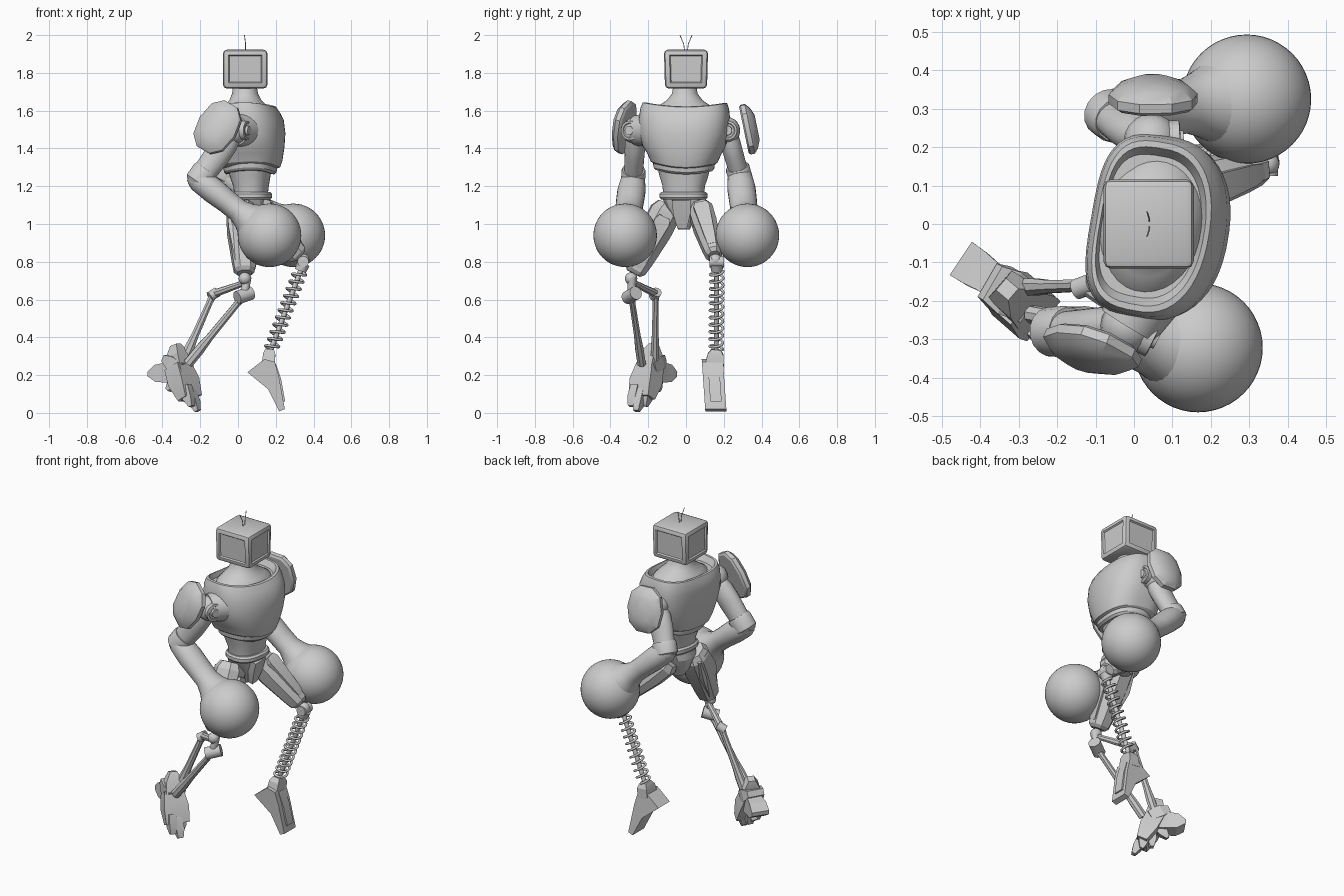
import bpy, bmesh, math
from mathutils import Vector as V

if "Cube" in bpy.data.objects:
    bpy.data.objects.remove(bpy.data.objects["Cube"], do_unlink=True)

grey = bpy.data.materials.new("plain_grey")
grey.use_nodes = True
grey.diffuse_color = (0.6, 0.6, 0.6, 1)
grey.node_tree.nodes["Principled BSDF"].inputs["Base Color"].default_value = (0.6, 0.6, 0.6, 1)


def finish(name, bm, angle=35):
    bmesh.ops.recalc_face_normals(bm, faces=bm.faces[:])
    me = bpy.data.meshes.new(name)
    bm.to_mesh(me)
    bm.free()
    me.shade_smooth()
    me.set_sharp_from_angle(angle=math.radians(angle))
    me.materials.append(grey)
    ob = bpy.data.objects.new(name, me)
    bpy.context.collection.objects.link(ob)
    return ob


def loft(name, a, b, rings, hint=(1, 0, 0), sides=24, power=1.0, angle=35, back=None):
    """Skin rings (t, half size along hint, half size across, shift along hint) from a to b.
    power squares the section off; back does so for the half facing away from hint."""
    a, b = V(a), V(b)
    d = b - a
    v = d.cross(V(hint)).normalized()
    u = v.cross(d).normalized()
    bm = bmesh.new()
    loops = []
    for t, ru, rv, *off in rings:
        c = a + d * t + u * (off[0] if off else 0)
        loop = []
        for i in range(sides):
            w = math.tau * (i + 0.5) / sides
            p, q = math.cos(w), math.sin(w)
            e = back if back and p < 0 else power
            p = math.copysign(abs(p) ** e, p)
            q = math.copysign(abs(q) ** e, q)
            loop.append(bm.verts.new(c + u * ru * p + v * rv * q))
        loops.append(loop)
    for lo, hi in zip(loops, loops[1:]):
        for i in range(sides):
            j = (i + 1) % sides
            bm.faces.new((lo[i], lo[j], hi[j], hi[i]))
    bm.faces.new(loops[0])
    bm.faces.new(loops[-1])
    return finish(name, bm, angle)


def rod(name, a, b, r0, r1=None, sides=16):
    return loft(name, a, b, [(0, r0, r0), (1, r1 or r0, r1 or r0)], (0.3, 0.9, 0.2), sides)


def block(name, a, b, rings, hint):
    """Four sided loft: half sizes are measured to the flat faces."""
    k = math.sqrt(2)
    return loft(name, a, b, [(r[0], r[1] * k, r[2] * k) for r in rings], hint, 4, 1, 20)


def ball(name, c, r, seg=20):
    bm = bmesh.new()
    bmesh.ops.create_uvsphere(bm, u_segments=seg, v_segments=seg // 2, radius=r)
    bmesh.ops.translate(bm, verts=bm.verts[:], vec=V(c))
    return finish(name, bm)


def wire(name, points, r):
    cu = bpy.data.curves.new(name, 'CURVE')
    cu.dimensions = '3D'
    cu.bevel_depth = r
    cu.bevel_resolution = 2
    cu.use_fill_caps = True
    sp = cu.splines.new('POLY')
    sp.points.add(len(points) - 1)
    for p, co in zip(sp.points, points):
        p.co = (*co, 1)
    cu.materials.append(grey)
    ob = bpy.data.objects.new(name, cu)
    bpy.context.collection.objects.link(ob)


# Head: bevelled box with shallow recessed panels on its upright sides
bm = bmesh.new()
bmesh.ops.create_cube(bm, size=1)
for v in bm.verts:
    v.co = V((v.co.x * 0.235 + 0.038, v.co.y * 0.234, v.co.z * 0.205 + 1.82))
    if v.co.z < 1.8:
        v.co.y *= 0.95
bmesh.ops.bevel(bm, geom=bm.edges[:], offset=0.02, segments=2, profile=0.5, affect='EDGES')
panels = [f for f in bm.faces if f.calc_area() > 0.02 and abs(f.normal.z) < 0.5]
bmesh.ops.inset_individual(bm, faces=panels, thickness=0.012, depth=0)
bmesh.ops.inset_individual(bm, faces=panels, thickness=0.008, depth=-0.008)
finish("head", bm, 25)
for s, side in ((1, "left"), (-1, "right")):
    wire(side + "_antenna", [(0.04, s * 0.006, 1.91), (0.04, s * 0.013, 1.955), (0.034, s * 0.032, 2.0)], 0.002)

# Torso, twisted slightly toward its right: flat back, round front
fwd = (0.98, -0.17, 0)
O, UP = (0, 0, 0), (0, 0, 1)
loft("neck", O, UP, [(1.57, .14, .19, .045), (1.605, .128, .172, .045), (1.63, .108, .132, .042),
                     (1.655, .085, .095, .04), (1.69, .069, .068, .038), (1.74, .062, .06, .036)], fwd, 32)
chest = loft("chest", O, UP, [(1.30, .12, .15, .065), (1.312, .152, .174, .07), (1.35, .164, .194, .07),
                              (1.41, .174, .217, .07), (1.48, .18, .236, .068), (1.55, .176, .24, .063),
                              (1.60, .164, .233, .055), (1.632, .147, .222, .05), (1.636, .136, .206, .048),
                              (1.605, .126, .186, .046)], fwd, 48, 0.88, 35, 0.6)
rim = loft("chest_rim", O, UP, [(1.275, .125, .15, .065), (1.285, .136, .16, .066), (1.318, .142, .164, .066)],
           fwd, 40, 0.85)
# Collar and lower hem both rise toward the sides
for v in [*chest.data.vertices, *rim.data.vertices]:
    if v.co.z > 1.57:
        v.co.z += 0.45 * v.co.y ** 2 - 0.013
    elif v.co.z < 1.36:
        v.co.z += 0.9 * v.co.y ** 2 - 0.012
loft("abdomen", O, UP, [(1.14, .085, .108, .07), (1.2, .092, .112, .07), (1.25, .105, .128, .065),
                        (1.32, .118, .145, .063)], fwd, 32, 0.85)
loft("belt", O, UP, [(1.13, .095, .118, .075), (1.14, .103, .126, .075), (1.16, .103, .126, .075),
                     (1.17, .093, .118, .075)], fwd, 32, 0.8)
loft("pelvis", O, UP, [(.97, .035, .03, .06), (1.02, .065, .05, .055), (1.09, .09, .095, .06),
                       (1.14, .09, .115, .07)], fwd, 12, 0.85, 25)
block("crotch_plate", (.155, -.025, 1.13), (.115, -.02, .98), [(0, .02, .05), (.5, .02, .045), (1, .015, .025)], (1, 0, 0))


def arm(side, shoulder, elbow, fist, face, pad, out, pad_hint, half):
    s, e, f = V(shoulder), V(elbow), V(fist)
    # Shoulder joint with a disc facing forward
    rod(side + "_shoulder_socket", V((0.05, s.y * 0.6, s.z + .005)), s, .098, .08, 24)
    ball(side + "_shoulder_joint", s, .072)
    n = V(face).normalized()
    loft(side + "_joint_disc", s, s + n * .085, [(0, .052, .052), (.88, .052, .052), (.9, .04, .04),
                                                 (.84, .036, .036), (.84, .026, .026), (1, .024, .024)], (0, 0, 1))
    # Upper arm, elbow and forearm flaring into the round fist
    loft(side + "_upper_arm", s, e, [(.05, .05, .045), (.25, .066, .055), (.5, .07, .053),
                                     (.8, .064, .051), (.97, .06, .054)], (1, 0, 0))
    ball(side + "_elbow", e, .062)
    loft(side + "_forearm", e, f, [(-.1, .045, .045), (0, .066, .064), (.2, .068, .075), (.4, .062, .074),
                                   (.55, .062, .072), (.65, .078, .086), (.74, .105, .105)], (0, 0, 1))
    loft(side + "_elbow_cuff", e + (s - e) * .2, e - (s - e) * .1,
         [(0, .066, .06), (.15, .072, .065), (.85, .07, .065), (1, .055, .052)], (1, 0, 0), 16)
    ball(side + "_fist", f, .168, 48)
    # Domed shoulder guard
    p, o = V(pad), V(out).normalized()
    loft(side + "_shoulder_guard", p - o * .012, p + o * .06,
         [(0, half - .012, .103), (.12, half, .116), (.45, half, .116), (.75, half - .025, .092),
          (1, half * .5, .045)], pad_hint, 10, .85, 25)


arm("right", (-.015, -.265, 1.495), (-.205, -.28, 1.235), (.167, -.322, .94), (.8, -.4, 0),
    (-.105, -.315, 1.51), (-.35, -.88, .25), (.5, 0, .85), .148)
arm("left", (.045, .215, 1.495), (-.06, .285, 1.255), (.293, .325, .94), (1, .05, 0),
    (.05, .318, 1.5), (0, .97, .2), (.05, -.2, .97), .138)


def thigh(side, hip, knee, hint, wide):
    h, k = V(hip), V(knee)
    loft(side + "_thigh", h, k, [(t, ru, rv * wide) for t, ru, rv in (
        (-.06, .06, .05), (.05, .085, .068), (.35, .085, .068), (.8, .066, .054),
        (.95, .058, .046), (1, .04, .032))], hint, 8, .8, 20)
    u = V(hint).normalized()
    block(side + "_thigh_plate", h + (k - h) * .12 + u * .075, h + (k - h) * .9 + u * .05,
          [(0, .018, .03), (.1, .024, .042), (.85, .018, .028), (1, .01, .02)], hint)
    ball(side + "_knee", k + (k - h).normalized() * .03, .033)


# Right leg: linked knee and two shin rods
thigh("right", (.02, -.1, 1.08), (.035, -.277, .738), (1, .1, 0), 1.28)
block("right_thigh_back", (-.035, -.1, 1.07), (.0, -.25, .79), [(0, .02, .05), (.4, .03, .07), (1, .015, .045)], (-1, 0, 0))
rod("right_knee_axle", (-.005, -.31, .61), (.07, -.265, .635), .036)
rod("right_knee_stem", (.05, -.285, .72), (.03, -.29, .62), .022)
rod("right_knee_link", (.04, -.28, .69), (-.13, -.16, .63), .016, .022, 8)
rod("right_link_joint", (-.15, -.17, .615), (-.11, -.155, .64), .027, .027, 12)
for name, a, b in (("right_shin_inner", (-.13, -.16, .63), (-.29, -.165, .27)),
                   ("right_shin_outer", (.03, -.29, .62), (-.265, -.235, .26))):
    loft(name, a, b, [(0, .024, .02), (.12, .018, .017), (.6, .021, .019), (.8, .028, .024), (1, .028, .024)], (1, 0, 0), 8)

# Right foot: ankle block, wedge heel, instep and a fan of toes, pointing down
block("right_ankle", (-.33, -.17, .36), (-.29, -.21, .18), [(0, .022, .02), (.3, .042, .05), (1, .045, .058)], (.7, -.6, .1))
block("right_heel", (-.3, -.19, .22), (-.45, -.09, .205), [(0, .06, .045), (.55, .05, .045), (.75, .045, .05), (1, .012, .052)], (0, 0, 1))
block("right_instep", (-.32, -.19, .25), (-.255, -.235, .08), [(0, .05, .055), (.5, .052, .072), (1, .03, .068)], (.7, -.6, .2))
block("right_ankle_cuff", (-.375, -.15, .29), (-.28, -.205, .235), [(0, .018, .05), (.4, .035, .062), (1, .03, .052)], (0, 0, 1))
toes = (((-.28, -.26, .14), (-.245, -.29, .035)), ((-.26, -.23, .12), (-.213, -.262, .01)),
        ((-.25, -.2, .13), (-.24, -.22, .035)), ((-.29, -.2, .16), (-.3, -.2, .06)),
        ((-.31, -.17, .19), (-.37, -.145, .12)))
for i, (root, tip) in enumerate(toes):
    block("right_toe_%d" % (i + 1), root, tip, [(0, .03, .022), (.6, .026, .024), (1, .01, .016)], (.8, -.5, .2))

# Left leg: thigh raised forward, coil spring shin
thigh("left", (.08, .075, 1.08), (.325, .15, .83), (.6, -.1, .75), 1)
rod("left_knee_axle", (.345, .125, .8), (.345, .2, .8), .03)
top, low = V((.345, .163, .79)), V((.165, .16, .31))
rod("spring_core", top, low, .013)
d = low - top
side = V((0, 1, 0))
across = d.cross(side).normalized()
turns, steps = 11, 16
coil = []
for i in range(turns * steps + 1):
    w = math.tau * i / steps
    coil.append(top + d * (.08 + .87 * i / (turns * steps)) + (side * math.cos(w) + across * math.sin(w)) * .035)
wire("shin_spring", coil, .007)
rod("spring_upper_cap", top, top + d * .08, .036, .03)


# Left foot: wedge profile extruded across and leaning inward, with an instep plate
def prism(name, outline, y0, y1):
    bm = bmesh.new()
    f = bm.faces.new([bm.verts.new((x, y0, z)) for x, z in outline])
    ext = bmesh.ops.extrude_face_region(bm, geom=[f])
    for v in ext["geom"]:
        if isinstance(v, bmesh.types.BMVert):
            v.co.y = y1
    for v in bm.verts:
        v.co.y -= v.co.z * .07
    finish(name, bm, 20)


prism("left_foot", [(.05, .215), (.14, .285), (.195, .27), (.215, .2), (.248, .02), (.218, .008), (.16, .125)], .103, .215)
prism("left_instep_plate", [(.16, .27), (.2, .262), (.228, .18), (.25, .06), (.2, .06)], .133, .193)
block("left_ankle", (.168, .16, .335), (.16, .15, .25), [(0, .022, .025), (.3, .032, .042), (1, .035, .05)], (1, 0, 0))
